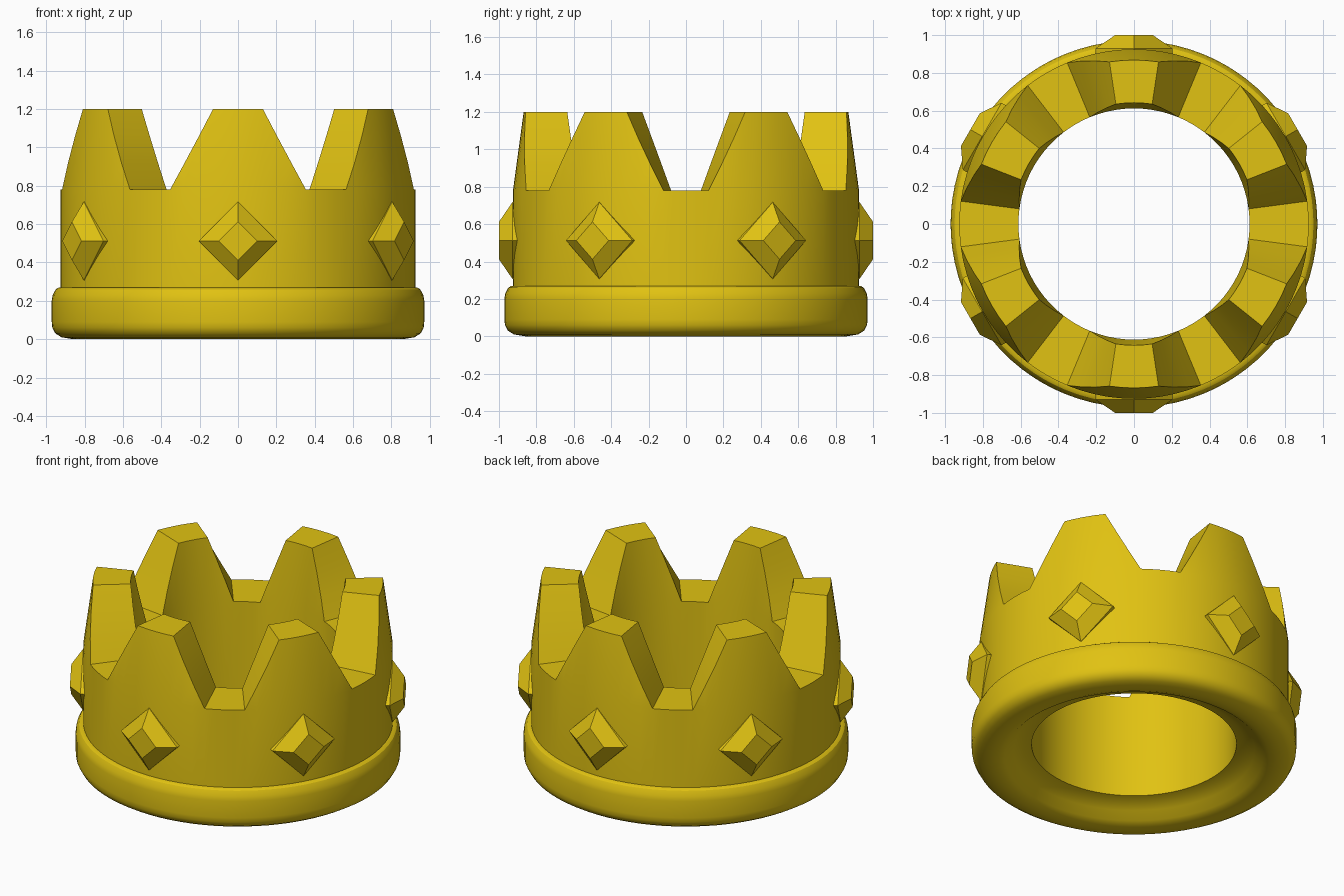
import bpy, bmesh
from math import sin, cos, radians
from mathutils import Matrix

cube = bpy.data.objects.get("Cube")
if cube:
    bpy.data.objects.remove(cube)

gold = bpy.data.materials.new("gold")
gold.use_nodes = True
gold.diffuse_color = (0.75, 0.54, 0.006, 1)
gold.node_tree.nodes["Principled BSDF"].inputs["Base Color"].default_value = gold.diffuse_color

POINTS = 6
BAND_R, TIP_R = 0.925, 0.868        # outer radius at the valleys and at the tips
INNER_R, TIP_INNER_R = 0.612, 0.642
VALLEY_Z, TIP_Z = 0.78, 1.2
TIP_ANGLE, VALLEY_ANGLE = 8.6, 22.5  # half angles of a point, top and foot


def make_object(name, bm, smooth):
    bmesh.ops.remove_doubles(bm, verts=bm.verts, dist=0.0005)
    mesh = bpy.data.meshes.new(name)
    bm.to_mesh(mesh)
    bm.free()
    mesh.materials.append(gold)
    obj = bpy.data.objects.new(name, mesh)
    bpy.context.collection.objects.link(obj)
    if smooth:
        bpy.ops.object.select_all(action='DESELECT')
        obj.select_set(True)
        bpy.context.view_layer.objects.active = obj
        bpy.ops.object.shade_smooth_by_angle(angle=radians(30))
    return obj


def lathe(name, angles, profile_at):
    """Sweep a profile around z; the profile may change with the angle."""
    bm = bmesh.new()
    columns = [[bm.verts.new((r * cos(radians(a)), r * sin(radians(a)), z))
                for r, z in profile_at(a)] for a in angles]
    for i, left in enumerate(columns):
        right = columns[(i + 1) % len(columns)]
        for j in range(len(left) - 1):
            bm.faces.new((left[j], right[j], right[j + 1], left[j + 1]))
    return make_object(name, bm, True)


def band_profile(angle):
    step = 360 / POINTS
    offset = abs((angle - 30 + step / 2) % step - step / 2)
    t = (VALLEY_ANGLE - offset) / (VALLEY_ANGLE - TIP_ANGLE)
    t = max(0, min(1, t))
    top = VALLEY_Z + t * (TIP_Z - VALLEY_Z)
    outer = BAND_R + t * (TIP_R - BAND_R)
    inner = INNER_R + t * (TIP_INNER_R - INNER_R)
    return [(BAND_R, 0.26), (BAND_R, VALLEY_Z), (outer, top),
            (inner, top), (INNER_R, VALLEY_Z), (INNER_R, 0.1)]


# Columns fall on every corner of a point, with a few between for roundness
half = [0, 4.3, TIP_ANGLE, 13.2, 17.9, VALLEY_ANGLE, 26.25, 30]
sector = sorted({s * a for a in half for s in (-1, 1)} - {-30})
all_angles = [30 + 60 * i + a for i in range(POINTS) for a in sector]

# Pointed band
lathe("pointed_band", all_angles, band_profile)

# Rounded base ring, hollowed underneath
ring = [(INNER_R, 0.1), (0.66, 0.09), (0.72, 0.06), (0.77, 0.018), (0.81, 0.003),
        (0.86, 0), (0.92, 0.01), (0.952, 0.03), (0.968, 0.06), (0.971, 0.09),
        (0.971, 0.2), (0.966, 0.23), (0.95, 0.26), (0.935, 0.269), (0.915, 0.27)]
lathe("base_ring", all_angles, lambda a: ring)

# Cut gems, one below each point
for i in range(POINTS):
    bm = bmesh.new()
    rings = []
    for depth, size in ((0.89, 0.205), (0.928, 0.205), (1.0, 0.1)):
        rings.append([bm.verts.new((depth, size * cos(radians(90 * k)),
                                    size * sin(radians(90 * k)))) for k in range(4)])
    for low, high in zip(rings, rings[1:]):
        for k in range(4):
            n = (k + 1) % 4
            bm.faces.new((low[k], low[n], high[n], high[k]))
    bm.faces.new(rings[-1])
    bm.faces.new(rings[0][::-1])
    turn = Matrix.Rotation(radians(30 + 60 * i), 4, 'Z')
    bmesh.ops.transform(bm, matrix=Matrix.Translation((0, 0, 0.512)) @ turn, verts=bm.verts)
    make_object(f"gem_{i + 1}", bm, False)
